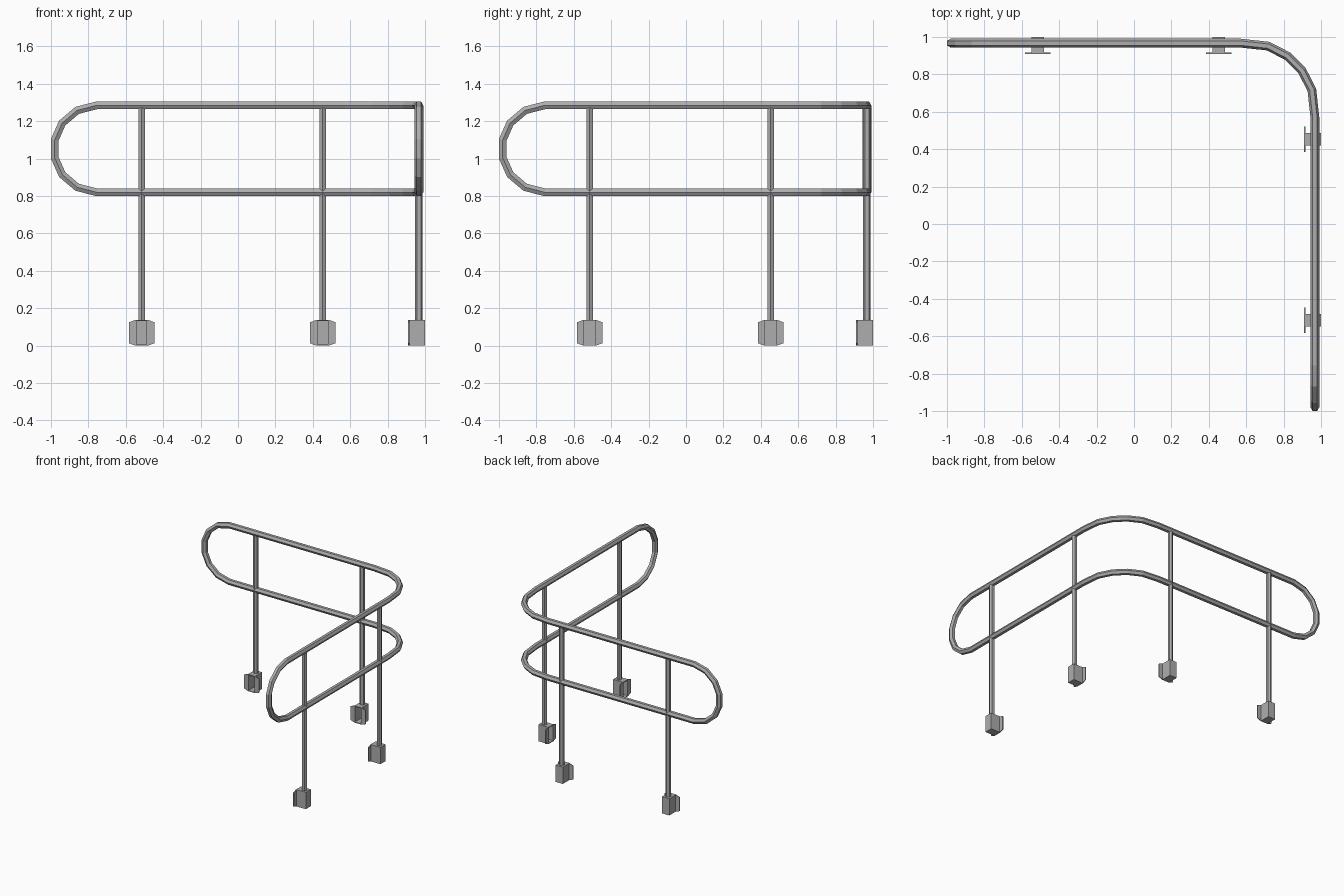
import bpy, bmesh, math
from mathutils import Vector

if "Cube" in bpy.data.objects:
    bpy.data.objects.remove(bpy.data.objects["Cube"])

steel = bpy.data.materials.new("grey_steel")
steel.use_nodes = True
GREY = (0.42, 0.42, 0.42, 1)
steel.diffuse_color = GREY
steel.node_tree.nodes["Principled BSDF"].inputs["Base Color"].default_value = GREY

LINE = 0.967             # centre line of both straight runs
TOP, LOW = 1.285, 0.82   # rail heights
MID = (TOP + LOW) / 2


def finish(bm, name):
    bmesh.ops.recalc_face_normals(bm, faces=bm.faces)
    mesh = bpy.data.meshes.new(name)
    bm.to_mesh(mesh)
    bm.free()
    mesh.materials.append(steel)
    obj = bpy.data.objects.new(name, mesh)
    bpy.context.collection.objects.link(obj)
    return obj


def swap(p):
    """Mirror across the corner diagonal."""
    return Vector((p[1], p[0], p[2]))


def prism(bm, outline, offset):
    """Extrude a flat outline along an offset."""
    a = [bm.verts.new(p) for p in outline]
    b = [bm.verts.new(Vector(p) + Vector(offset)) for p in outline]
    n = len(a)
    bm.faces.new(a)
    bm.faces.new(b)
    for i in range(n):
        bm.faces.new((a[i], a[(i + 1) % n], b[(i + 1) % n], b[i]))


def box(bm, lo, hi):
    outline = [(lo[0], lo[1], lo[2]), (hi[0], lo[1], lo[2]),
               (hi[0], hi[1], lo[2]), (lo[0], hi[1], lo[2])]
    prism(bm, outline, (0, 0, hi[2] - lo[2]))


# Handrail: one closed hexagonal tube with two rounded ends and a bent corner
end = [(-0.98, 1.10), (-0.94, 1.19), (-0.86, 1.258), (-0.755, TOP)]
bend = [(0.57, LINE), (0.717, 0.951), (0.82, 0.898)]
half = [Vector((x, LINE, z)) for x, z in end]
half += [Vector((x, y, TOP)) for x, y in bend]
upper = half + [swap(p) for p in reversed(half)]
lower = [Vector((p.x, p.y, 2 * MID - p.z)) for p in reversed(upper)]
path = upper + lower

bm = bmesh.new()
rings = []
count = len(path)
for i, p in enumerate(path):
    d0 = (p - path[i - 1]).normalized()
    d1 = (path[(i + 1) % count] - p).normalized()
    t = (d0 + d1).normalized()
    # outward horizontal direction in plan
    if p.x > 0.5 and p.y > 0.5:
        out = Vector((p.x - 0.56, p.y - 0.56, 0)).normalized()
        out = (out - t * out.dot(t)).normalized()
    else:
        out = Vector((0, 1, 0)) if p.y > p.x else Vector((1, 0, 0))
    up = t.cross(out)
    miter = 1 / max(0.5, t.dot(d0))
    in_bend = p.x > 0.5 and p.y > 0.5
    ring = []
    for k in range(6):
        a = k * math.pi / 3
        so = 0.0235 * (miter if in_bend else 1)
        su = 0.0235 * (1 if in_bend else miter)
        ring.append(bm.verts.new(p + out * so * math.cos(a) + up * su * math.sin(a)))
    rings.append(ring)
for i in range(count):
    r0, r1 = rings[i], rings[(i + 1) % count]
    for k in range(6):
        j = (k + 1) % 6
        bm.faces.new((r0[k], r0[j], r1[j], r1[k]))
finish(bm, "handrail")


# Posts and their mounting brackets, on each run
def make_post(u, name, mirrored):
    bm = bmesh.new()
    hexagon = [(u + 0.0205 * math.sin(k * math.pi / 3),
                LINE + 0.0205 * math.cos(k * math.pi / 3), 0.135) for k in range(6)]
    prism(bm, hexagon, (0, 0, TOP - 0.15))
    if mirrored:
        for v in bm.verts:
            v.co = swap(v.co)
    finish(bm, name)


def make_bracket(u, name, mirrored):
    bm = bmesh.new()
    w, h, t, front, back = 0.033, 0.138, 0.006, 0.91, 1.0
    # channel: back, closed ends and side walls
    box(bm, (u - w, back - t, 0), (u + w, back, h))
    box(bm, (u - w, front, 0), (u + w, back - t, t))
    box(bm, (u - w, front, h - t), (u + w, back - t, h))
    for s in (-1, 1):
        x0, x1 = sorted((u + s * w, u + s * (w - t)))
        box(bm, (x0, front, t), (x1, back - t, h - t))
        # tapered side flange
        wing = [(u + s * w, front, 0), (u + s * 0.068, front, 0.013),
                (u + s * 0.068, front, h - 0.013), (u + s * w, front, h)]
        prism(bm, wing, (0, t, 0))
    if mirrored:
        for v in bm.verts:
            v.co = swap(v.co)
    finish(bm, name)


for run, mirrored in (("back", False), ("left", True)):
    for place, u in (("end", -0.515), ("corner", 0.453)):
        make_post(u, f"{run}_{place}_post", mirrored)
        make_bracket(u, f"{run}_{place}_bracket", mirrored)
